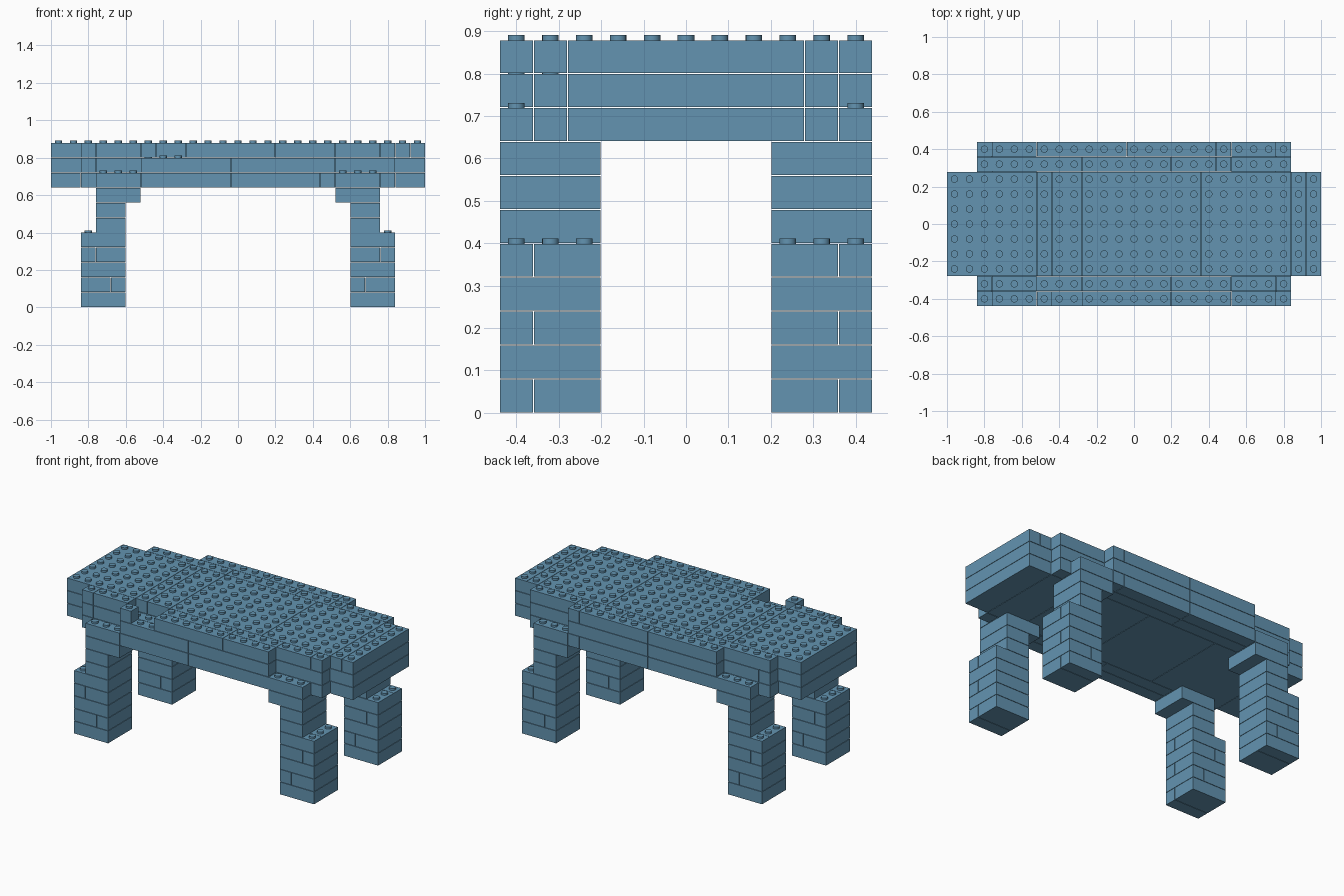
import bpy, bmesh
from mathutils import Matrix, Vector

if "Cube" in bpy.data.objects:
    bpy.data.objects.remove(bpy.data.objects["Cube"], do_unlink=True)

U = 0.08            # brick module in all directions
NX, NY = 25, 11     # footprint in modules
GAP = 0.0025        # seam between bricks
STUD_R, STUD_H = 0.0195, 0.011

mat = bpy.data.materials.new("slate_blue")
mat.use_nodes = True
color = (0.125, 0.295, 0.44, 1)
mat.diffuse_color = color
mat.node_tree.nodes["Principled BSDF"].inputs["Base Color"].default_value = color

parts = {}          # part name -> list of bricks (i0, i1, j0, j1, layer)


def row(part, layer, j0, j1, *cuts):
    """Lay a row of bricks along x, split at the given cuts."""
    for a, b in zip(cuts, cuts[1:]):
        parts.setdefault(part, []).append((a, b, j0, j1, layer))


def mirrored(brick, flip_x, flip_y):
    a, b, c, d, k = brick
    if flip_x:
        a, b = NX - b, NX - a
    if flip_y:
        c, d = NY - d, NY - c
    return a, b, c, d, k


# One leg at the front left corner, mirrored to the other three
leg = []
for k in range(5):
    if k % 2 == 0:
        leg += [(20, 23, 0, 1, k), (20, 23, 1, 3, k)]
    else:
        leg += [(20, 21 + k // 2 % 2, 0, 3, k), (21 + k // 2 % 2, 23, 0, 3, k)]
leg += [(20, 22, 0, 3, 5), (20, 22, 0, 3, 6), (19, 22, 0, 3, 7), (19, 22, 0, 1, 8)]
for fx, sx in ((False, "left"), (True, "right")):
    for fy, sy in ((False, "front"), (True, "back")):
        parts[f"{sy}_{sx}_leg"] = [mirrored(b, fx, fy) for b in leg]

# Table slab, bottom, middle and top courses
row("slab_bottom", 8, 2, 9, 0, 2, 8, 14, 20, 23, 25)
row("slab_middle", 9, 2, 9, 0, 4, 10, 16, 22, 25)
row("slab_top", 10, 2, 9, 0, 6, 7, 9, 17, 23, 24, 25)

# Inner side strips
for j in (1, 9):
    row("inner_strip", 8, j, j + 1, 2, 6, 12, 18, 22, 23)
    row("inner_strip", 9, j, j + 1, 2, 3, 9, 15, 19, 23)
row("inner_strip", 10, 9, 10, 2, 9, 15, 18, 19, 23)
row("inner_strip", 10, 1, 2, 2, 3, 6)
row("inner_strip", 10, 1, 2, 9, 15, 19, 22, 23)

# Outer side strips
for j in (0, 10):
    row("outer_strip", 8, j, j + 1, 6, 12, 18, 19)
    row("outer_strip", 9, j, j + 1, 6, 12, 19)
row("outer_strip", 10, 10, 11, 6, 12, 18, 19)
row("outer_strip", 10, 0, 1, 9, 15, 19)

# Loose single brick beside the notch
row("notch_brick", 10, 0, 1, 6, 7)

filled = {(i, j, k) for bricks in parts.values() for a, b, c, d, k in bricks
          for i in range(a, b) for j in range(c, d)}


def to_world(i, j, k):
    return Vector(((i - NX / 2) * U, (j - NY / 2) * U, k * U))


def build(name, bricks):
    bm = bmesh.new()
    for a, b, c, d, k in bricks:
        size = Vector((b - a, d - c, 1)) * U - Vector((GAP, GAP, GAP))
        centre = to_world((a + b) / 2, (c + d) / 2, k + 0.5)
        bmesh.ops.create_cube(bm, size=1, matrix=Matrix.Translation(centre) @ Matrix.Diagonal((*size, 1)))
        # Studs only where nothing sits on the brick
        for i in range(a, b):
            for j in range(c, d):
                if (i, j, k + 1) not in filled:
                    top = to_world(i + 0.5, j + 0.5, k + 1) + Vector((0, 0, STUD_H / 2 - GAP / 2))
                    bmesh.ops.create_cone(bm, cap_ends=True, segments=16, radius1=STUD_R,
                                          radius2=STUD_R, depth=STUD_H + GAP,
                                          matrix=Matrix.Translation(top))
    mesh = bpy.data.meshes.new(name)
    bm.to_mesh(mesh)
    bm.free()
    mesh.materials.append(mat)
    obj = bpy.data.objects.new(name, mesh)
    bpy.context.collection.objects.link(obj)
    return obj


bpy.ops.object.select_all(action='DESELECT')
for name, bricks in parts.items():
    obj = build(name, bricks)
    obj.select_set(True)
    bpy.context.view_layer.objects.active = obj
bpy.ops.object.shade_smooth_by_angle(angle=0.6)
